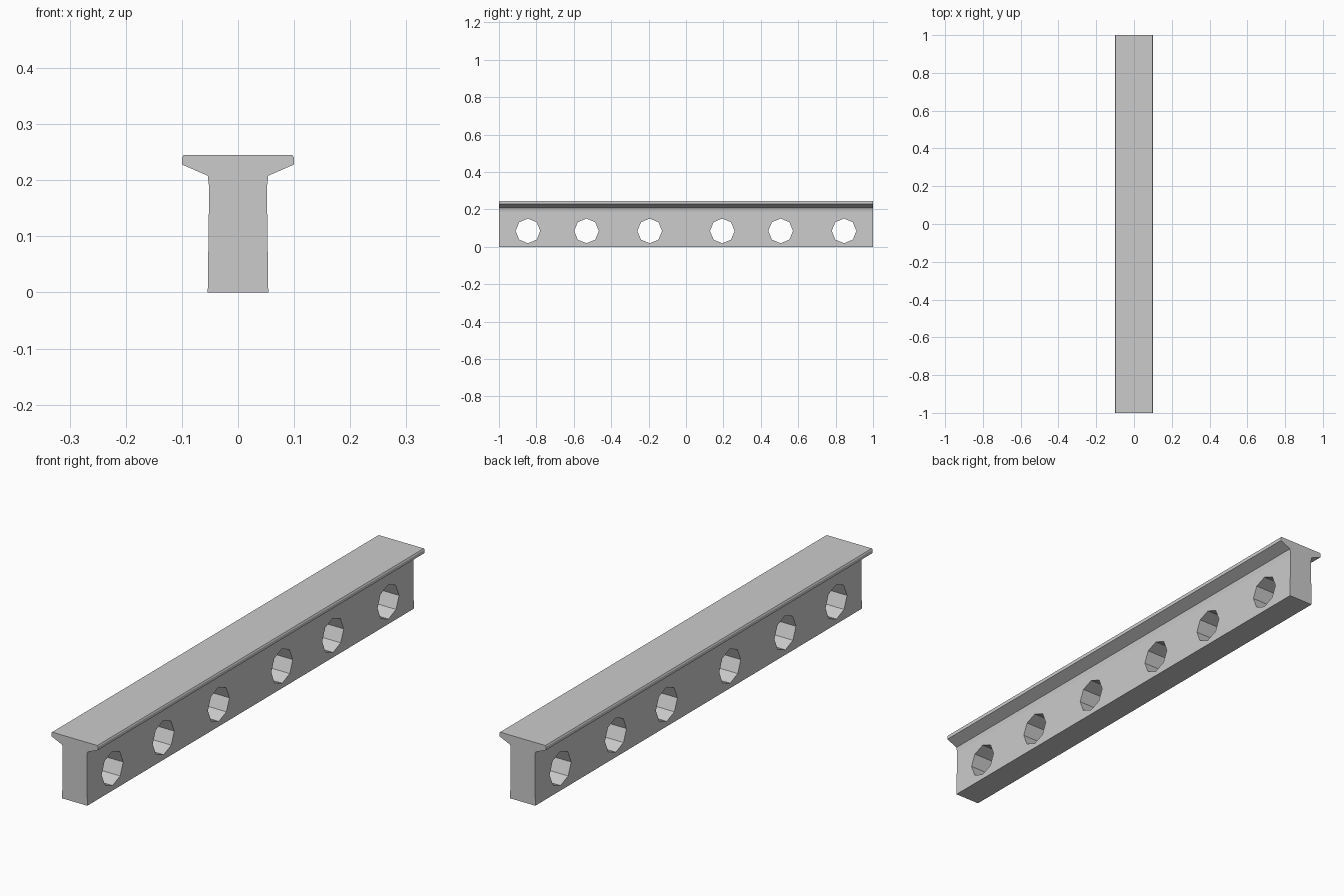
import bpy, bmesh, math
from mathutils import Matrix

if "Cube" in bpy.data.objects:
    bpy.data.objects.remove(bpy.data.objects["Cube"])


def new_object(name, bm):
    bmesh.ops.recalc_face_normals(bm, faces=bm.faces)
    mesh = bpy.data.meshes.new(name)
    bm.to_mesh(mesh)
    bm.free()
    obj = bpy.data.objects.new(name, mesh)
    bpy.context.collection.objects.link(obj)
    return obj


# Girder: mirrored T-shaped half profile extruded along y
half = [(0.054, 0), (0.0515, 0.187), (0.054, 0.208),
        (0.10, 0.228), (0.10, 0.240), (0.097, 0.245)]
profile = half + [(-x, z) for x, z in reversed(half)]
bm = bmesh.new()
face = bm.faces.new([bm.verts.new((x, -1, z)) for x, z in profile])
ext = bmesh.ops.extrude_face_region(bm, geom=[face], use_keep_orig=True)
moved = [g for g in ext["geom"] if isinstance(g, bmesh.types.BMVert)]
bmesh.ops.translate(bm, verts=moved, vec=(0, 2, 0))
girder = new_object("girder", bm)

# Octagonal holes through the web
bm = bmesh.new()
for y in (-0.845, -0.532, -0.194, 0.194, 0.506, 0.845):
    place = Matrix.Translation((0, y, 0.085)) @ Matrix.Rotation(math.pi / 2, 4, 'Y')
    bmesh.ops.create_cone(bm, cap_ends=True, segments=8, radius1=0.066,
                          radius2=0.066, depth=0.4, matrix=place)
cutter = new_object("hole_cutter", bm)
cutter.hide_render = True

# Cut the holes and drop the helper
mod = girder.modifiers.new("holes", 'BOOLEAN')
mod.operation = 'DIFFERENCE'
mod.solver = 'EXACT'
mod.object = cutter
bpy.context.view_layer.objects.active = girder
bpy.ops.object.modifier_apply(modifier=mod.name)
bpy.data.objects.remove(cutter)
